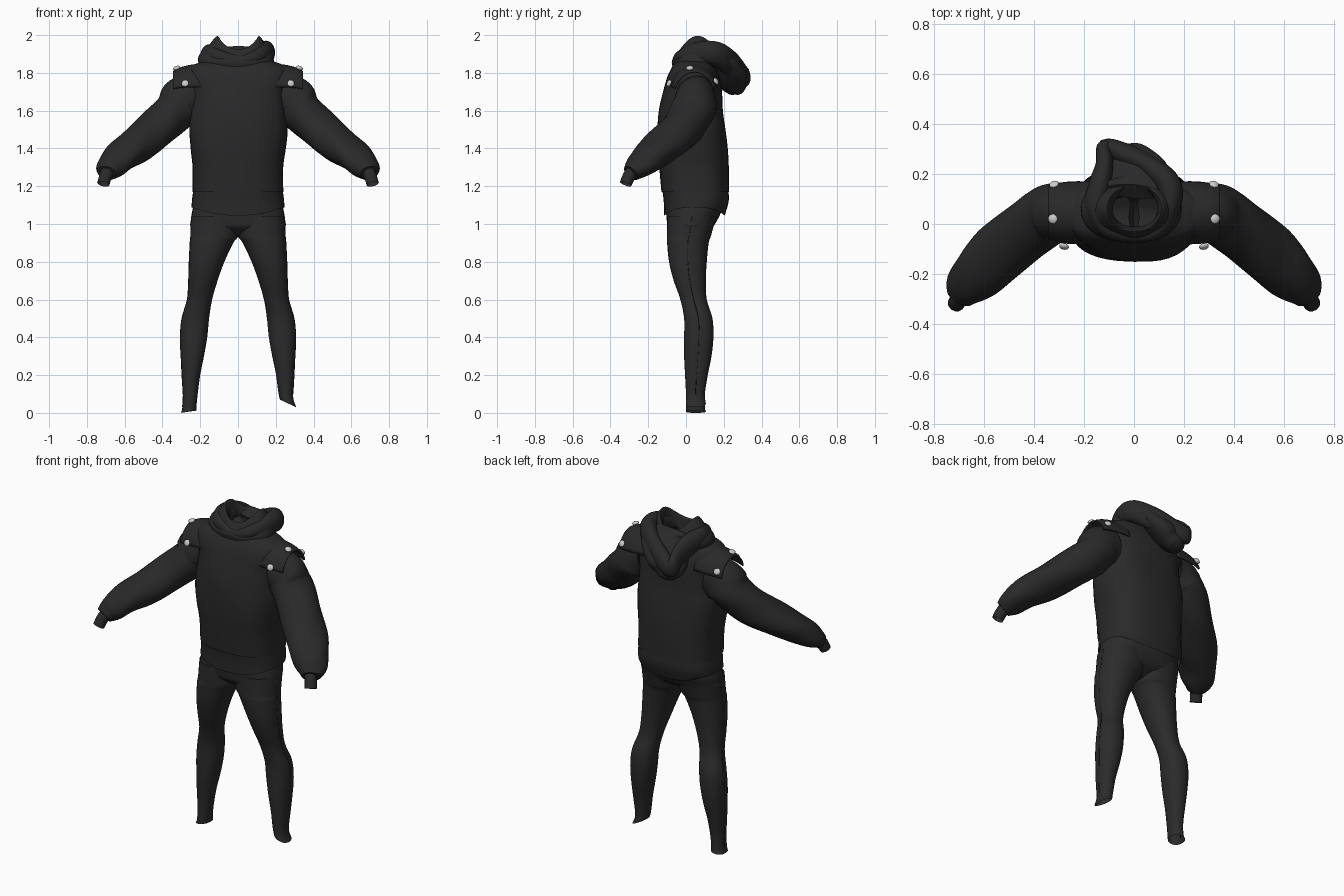
import bpy, bmesh, math
from mathutils import Vector

if "Cube" in bpy.data.objects:
    bpy.data.objects.remove(bpy.data.objects["Cube"])

def material(name, v):
    m = bpy.data.materials.new(name)
    m.diffuse_color = (v, v, v, 1)
    m.use_nodes = True
    m.node_tree.nodes["Principled BSDF"].inputs["Base Color"].default_value = m.diffuse_color
    return m

CLOTH = material("charcoal fleece", 0.022)
PANTS = material("charcoal leggings", 0.024)
SEAM = material("black seam", 0.01)
METAL = material("pale metal", 0.6)

def resample(keys, n, closed=False):
    """Smooth curve through rows of numbers (Catmull-Rom)."""
    out, c = [], len(keys)
    get = (lambda i: keys[i % c]) if closed else (lambda i: keys[max(0, min(c - 1, i))])
    for i in range(c if closed else c - 1):
        for s in range(n):
            t = s / n
            out.append([0.5 * (2 * b + (d - a) * t + (2 * a - 5 * b + 4 * d - e) * t * t
                               + (3 * b - a - 3 * d + e) * t ** 3)
                        for a, b, d, e in zip(get(i - 1), get(i), get(i + 1), get(i + 2))])
    if not closed:
        out.append(list(keys[-1]))
    return out

def loft(name, rings, mat, around=True, along=False, caps=()):
    bm = bmesh.new()
    vs = [[bm.verts.new(p) for p in r] for r in rings]
    n, m = len(rings[0]), len(rings)
    for i in range(m if along else m - 1):
        for j in range(n if around else n - 1):
            a, b = vs[i], vs[(i + 1) % m]
            bm.faces.new((a[j], a[(j + 1) % n], b[(j + 1) % n], b[j]))
    for c in caps:
        bm.faces.new(vs[c])
    bmesh.ops.recalc_face_normals(bm, faces=bm.faces)
    me = bpy.data.meshes.new(name)
    bm.to_mesh(me)
    bm.free()
    ob = bpy.data.objects.new(name, me)
    bpy.context.collection.objects.link(ob)
    me.materials.append(mat)
    bpy.ops.object.select_all(action='DESELECT')
    ob.select_set(True)
    bpy.context.view_layer.objects.active = ob
    bpy.ops.object.shade_smooth_by_angle(angle=math.radians(50))
    return ob

def power(v, e):
    return math.copysign(abs(v) ** e, v)

def body(name, rows, mat, e=2.2, lift=0, ease=4, fold=0, tilt=0, n=40, caps=()):
    """Loft of level sections; rows are (z, x low, x high, y low, y high)."""
    rings, rows = [], resample(rows, 5)
    for k, (z, x0, x1, y0, y1) in enumerate(rows):
        ring, f = [], k / (len(rows) - 1)
        for j in range(n):
            a = math.tau * j / n
            w = 1 + fold * math.sin(5 * a + 14 * z) * math.sin(math.pi * f)
            u, v = power(math.cos(a), 2 / e) * w, power(math.sin(a), 2 / e) * w
            ring.append(Vector(((x0 + x1) / 2 + (x1 - x0) / 2 * u, (y0 + y1) / 2 + (y1 - y0) / 2 * v,
                                z + (lift * math.cos(a) ** 2 + tilt * u) * f ** ease)))
        rings.append(ring)
    return loft(name, rings, mat, caps=caps)

def tube(name, keys, mat, sx=1, closed=False, fold=0, n=28, caps=()):
    """Oval tube along a path; keys are (x, y, z, sideways radius, upright radius)."""
    rows, rings = resample(keys, 6, closed), []
    m = len(rows)
    for i, (x, y, z, ru, rv) in enumerate(rows):
        p, q = (rows[i - 1], rows[(i + 1) % m]) if closed else (rows[max(0, i - 1)], rows[min(m - 1, i + 1)])
        t = (Vector(q[:3]) - Vector(p[:3])).normalized()
        u = t.cross(Vector((0, 0, 1))).normalized()
        v = u.cross(t)
        ring = []
        for j in range(n):
            a = math.tau * j / n
            w = 1 + fold * math.sin(3 * a + 0.45 * i)
            c = Vector((x, y, z)) + u * ru * w * math.cos(a) + v * rv * w * math.sin(a)
            ring.append(Vector((c.x * sx, c.y, c.z)))
        rings.append(ring)
    return loft(name, rings, mat, along=closed, caps=caps)

# Hoodie body with open neck
torso = [(1.17, .24, -.13, .228), (1.3, .24, -.142, .226), (1.4, .252, -.15, .22),
         (1.5, .26, -.15, .21), (1.6, .25, -.142, .197), (1.7, .25, -.122, .19),
         (1.78, .275, -.1, .175), (1.83, .26, -.075, .155), (1.86, .19, -.055, .14), (1.88, .13, -.035, .13)]
body("hoodie_body", [(z, -x, x, a, b) for z, x, a, b in torso], CLOTH, e=2.6, fold=.012)

# Hem band, higher at the sides
hem = [(1.185, .236, -.126, .224), (1.12, .244, -.118, .226), (1.045, .247, -.116, .205)]
body("hem_band", [(z, -x, x, a, b) for z, x, a, b in hem], CLOTH, e=2.5, lift=.05)

# Leggings: hips and two legs
hips = [(1.16, .22, -.1, .19), (1.08, .24, -.105, .19), (1.02, .249, -.102, .165),
        (.98, .245, -.09, .135), (.935, .15, -.03, .06)]
body("hips", [(z, -x, x, a, b) for z, x, a, b in hips], PANTS, e=2.4, caps=(-1,))
leg = [(1.04, -.02, .248, -.1, .165), (1.0, -.02, .25, -.1, .15), (.93, .002, .252, -.1, .13),
       (.9, .025, .255, -.1, .12), (.8, .072, .26, -.09, .11), (.7, .108, .263, -.065, .105),
       (.6, .137, .27, -.03, .11), (.5, .153, .298, -.01, .14), (.4, .163, .307, -.01, .145),
       (.3, .18, .303, -.01, .135), (.2, .2, .298, -.005, .115), (.1, .213, .292, 0, .1), (.03, .22, .295, 0, .1)]
ends = {1: ((.05, .222, .308, 0, .105), -.02), -1: ((.006, .22, .303, 0, .105), .006)}
for s, side in ((1, "left"), (-1, "right")):
    end, tilt = ends[s]
    rows = [r for r in leg if r[0] > end[0] + .02] + [end]
    body(side + "_leg", [(z, *sorted((s * a, s * b)), c, d) for z, a, b, c, d in rows], PANTS, tilt=tilt)
    # Outer side seam, a thin cord along the leg
    cord = [(b - .002, (c + d) / 2, z, .003, .003) for z, a, b, c, d in rows[:-1]]
    tube(side + "_leg_seam", cord, SEAM, s, n=6)

# Sleeves, cuffs, shoulder flaps and studs
sleeve = [(.22, .05, 1.665, .1, .12), (.29, .05, 1.65, .112, .128), (.342, .033, 1.59, .12, .11),
          (.433, -.025, 1.503, .118, .103), (.535, -.115, 1.42, .12, .093), (.615, -.19, 1.36, .108, .08),
          (.67, -.25, 1.305, .088, .066), (.697, -.292, 1.27, .055, .045)]
cuff = [(.685, -.28, 1.285, .036, .036), (.702, -.303, 1.25, .034, .034), (.713, -.32, 1.212, .034, .032)]
for s, side in ((1, "left"), (-1, "right")):
    tube(side + "_sleeve", sleeve, CLOTH, s, fold=.03, caps=(-1,))
    tube(side + "_cuff", cuff, CLOTH, s, n=16)
    rings = []
    for x, ry, rz in resample([(.17, .13, .165), (.25, .13, .158), (.31, .122, .143), (.345, .112, .125)], 4):
        rings.append([Vector((s * x, .045 + ry * math.sin(a), 1.685 + rz * math.cos(a)))
                      for a in [math.radians(-75 + 150 * k / 20) for k in range(21)]])
    flap = loft(side + "_shoulder_flap", rings, CLOTH, around=False)
    flap.modifiers.new("thickness", 'SOLIDIFY').thickness = .01
    for place, pos, normal in (("front", (.28, -.09, 1.745), (.2, -1, .45)),
                               ("top", (.325, .02, 1.826), (.35, -.1, 1)),
                               ("back", (.32, .159, 1.756), (.3, 1, .6))):
        bpy.ops.mesh.primitive_uv_sphere_add(segments=12, ring_count=8, radius=1,
                                             location=(s * pos[0], pos[1], pos[2]))
        stud = bpy.context.object
        stud.name = f"{side}_{place}_stud"
        stud.scale = (.02, .02, .011)
        d = Vector((s * normal[0], normal[1], normal[2]))
        stud.rotation_euler = d.to_track_quat('Z', 'Y').to_euler()
        stud.data.materials.append(METAL)
        bpy.ops.object.shade_smooth_by_angle()

# Hood collar: wide at the base, leaning in to a rim that is high at the sides
collar = [(1.835, -.2, .19, -.072, .18), (1.862, -.212, .19, -.075, .195), (1.885, -.2, .18, -.06, .185),
          (1.905, -.155, .15, -.045, .165), (1.922, -.108, .11, -.025, .15), (1.83, -.085, .095, -.01, .13)]
body("hood_collar", collar, CLOTH, lift=.115, ease=2)

# Hood edge flopped to one side, over a hanging bag
roll = [(.01, -.052, 1.865, .02, .025), (.1, -.02, 1.885, .035, .04), (.142, .07, 1.905, .045, .06),
        (.138, .16, 1.9, .05, .065), (.055, .235, 1.85, .045, .068), (-.04, .28, 1.8, .045, .062),
        (-.115, .308, 1.775, .032, .05), (-.118, .24, 1.83, .035, .06), (-.135, .16, 1.875, .045, .065),
        (-.152, .07, 1.895, .045, .055), (-.105, -.02, 1.885, .035, .04)]
tube("hood_edge", roll, CLOTH, closed=True)
bag = [(.0, .13, 1.92, .11, .035), (.0, .165, 1.875, .15, .055), (-.03, .215, 1.8, .13, .068),
       (-.065, .25, 1.745, .095, .06), (-.08, .275, 1.71, .06, .045), (-.085, .285, 1.69, .02, .015)]
tube("hood_bag", bag, CLOTH, caps=(0, -1))
